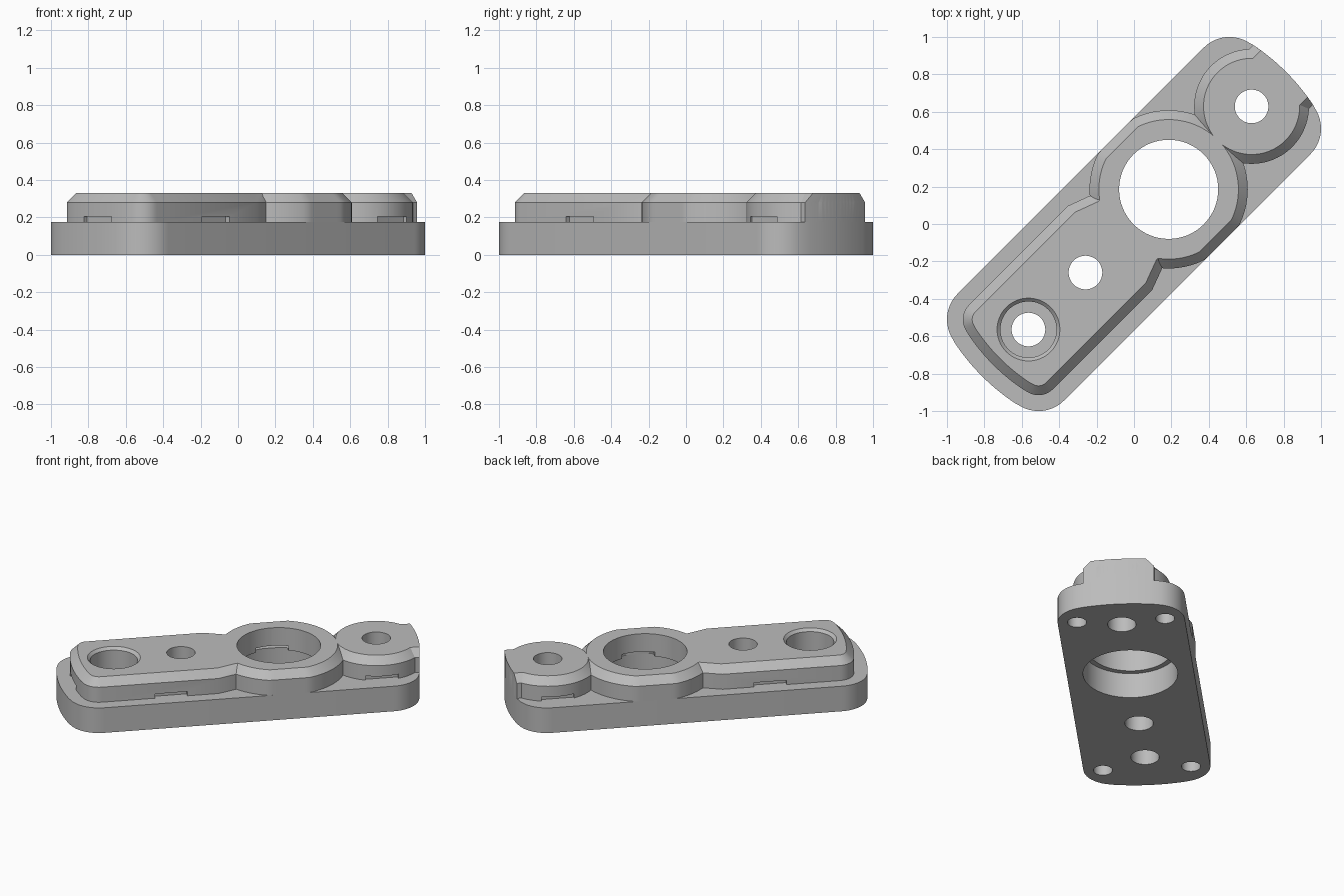
import bpy, bmesh, math
from mathutils import Matrix

if "Cube" in bpy.data.objects:
    bpy.data.objects.remove(bpy.data.objects["Cube"])

grey = bpy.data.materials.new("plain grey")
grey.use_nodes = True
grey.diffuse_color = (0.5, 0.5, 0.5, 1)
grey.node_tree.nodes["Principled BSDF"].inputs["Base Color"].default_value = (0.5, 0.5, 0.5, 1)

# Main dimensions; parts are drawn lengthwise along u, then turned 45 degrees
TURN = Matrix.Rotation(math.radians(45), 4, 'Z')
BASE_TOP, SHOULDER, TOP = 0.175, 0.28, 0.33
BEVEL, MARGIN = 0.05, 0.085
HALF, END, CORNER = 0.403, 1.15, 0.194
CU, CV = 0.931, 0.209
HUB, BOSS, MID, SUNK = 0.262, 0.889, -0.367, -0.798


def arc(u, v, r, a0, a1, n):
    steps = [math.radians(a0 + (a1 - a0) * i / n) for i in range(n + 1)]
    return [(u + r * math.cos(a), v + r * math.sin(a)) for a in steps]


def circle(u, v, r, n=64):
    return arc(u, v, r, 0, 360, n)[:-1]


def end_cap(off):
    """Bowed end with two rounded corners, inset by off."""
    a = math.degrees(math.atan2(CV, CU))
    return (arc(CU, CV, CORNER - off, 90, a, 10)
            + arc(0, 0, END - off, a, -a, 20)[1:-1]
            + arc(CU, -CV, CORNER - off, -a, -90, 10))


def flip(points):
    return [(-u, -v) for u, v in points]


def loft(name, rings):
    """Solid through a stack of (height, outline) rings."""
    bm = bmesh.new()
    loops = [[bm.verts.new((u, v, z)) for u, v in pts] for z, pts in rings]
    n = len(loops[0])
    for low, high in zip(loops, loops[1:]):
        for i in range(n):
            j = (i + 1) % n
            bm.faces.new((low[i], low[j], high[j], high[i]))
    bm.faces.new(loops[0])
    bm.faces.new(loops[-1])
    bmesh.ops.recalc_face_normals(bm, faces=bm.faces)
    bm.transform(TURN)
    mesh = bpy.data.meshes.new(name)
    bm.to_mesh(mesh)
    bm.free()
    mesh.materials.append(grey)
    ob = bpy.data.objects.new(name, mesh)
    bpy.context.collection.objects.link(ob)
    return ob


def raised(name, outline):
    """Upright wall with a bevelled top edge."""
    return loft(name, [(BASE_TOP, outline(0)), (SHOULDER, outline(0)), (TOP, outline(BEVEL))])


def drill(u, v, r, z0=-0.1, z1=0.5):
    return loft("cutter", [(z0, circle(u, v, r)), (z1, circle(u, v, r))])


def slot(u, v, du, dv):
    box = [(u - du, v - dv), (u + du, v - dv), (u + du, v + dv), (u - du, v + dv)]
    return loft("cutter", [(0.15, box), (0.205, box)])


def combine(ob, others, operation):
    for other in others:
        other.hide_render = True
        mod = ob.modifiers.new("bool", 'BOOLEAN')
        mod.operation, mod.solver, mod.object = operation, 'EXACT', other
        bpy.context.view_layer.objects.active = ob
        bpy.ops.object.modifier_apply(modifier=mod.name)
        bpy.data.objects.remove(other)


# Outlines of the raised block
def arm_outline(off):
    side = HALF - MARGIN - off
    neck = 0.27 - off
    return flip(end_cap(MARGIN + off)) + [
        (-0.18, side), (-0.05, neck), (HUB, neck),
        (HUB, -neck), (-0.05, -neck), (-0.18, -side)]


def hub_outline(off):
    lim = HALF - off
    return [(u, max(-lim, min(lim, v))) for u, v in circle(HUB, 0, 0.423 - off, 96)]


def boss_outline(off):
    pts = []
    for u, v in circle(BOSS, 0, 0.307 - off, 80):
        k = min(1, END / math.hypot(u, v))
        pts.append((u * k, v * k))
    return pts


def pad_outline(off):
    half = 0.226 - off
    a = math.degrees(math.asin(half / END))
    return [(0.95, -half)] + arc(0, 0, END, -a, a, 16) + [(0.95, half)]


# Base plate with through holes and four blind corner holes underneath
outline = end_cap(0) + flip(end_cap(0))
base = loft("base_plate", [(0, outline), (BASE_TOP, outline)])
cuts = [drill(u, 0, 0.09) for u in (BOSS, MID, SUNK)] + [drill(HUB, 0, 0.3)]
cuts += [drill(u, v, 0.06, -0.1, 0.12) for u in (-0.94, 0.94) for v in (-0.28, 0.28)]
combine(base, cuts, 'DIFFERENCE')

# Raised block: arm, hub, round boss and flush end pad
block = raised("raised_block", arm_outline)
combine(block, [raised("hub", hub_outline), raised("boss", boss_outline),
                raised("end_pad", pad_outline)], 'UNION')

# Bores, sunk hole with bevelled rim, and shallow slots along the joint
sunk = loft("cutter", [(z, circle(SUNK, 0, r)) for z, r in
                       ((0.1, 0.15), (0.312, 0.15), (TOP, 0.168), (0.4, 0.168))])
cuts = [drill(BOSS, 0, 0.09), drill(MID, 0, 0.09), drill(HUB, 0, 0.265), sunk]
for s in (-1, 1):
    cuts += [slot(-0.486, s * 0.338, 0.105, 0.05), slot(0.875, s * 0.32, 0.105, 0.05)]
cuts += [slot(-1.08, 0, 0.045, 0.105), slot(HUB, 0, 0.105, 0.295)]
combine(block, cuts, 'DIFFERENCE')

# Smooth the curves, keep the edges crisp
for ob in (base, block):
    bpy.ops.object.select_all(action='DESELECT')
    ob.select_set(True)
    bpy.context.view_layer.objects.active = ob
    bpy.ops.object.shade_smooth_by_angle(angle=math.radians(25))
